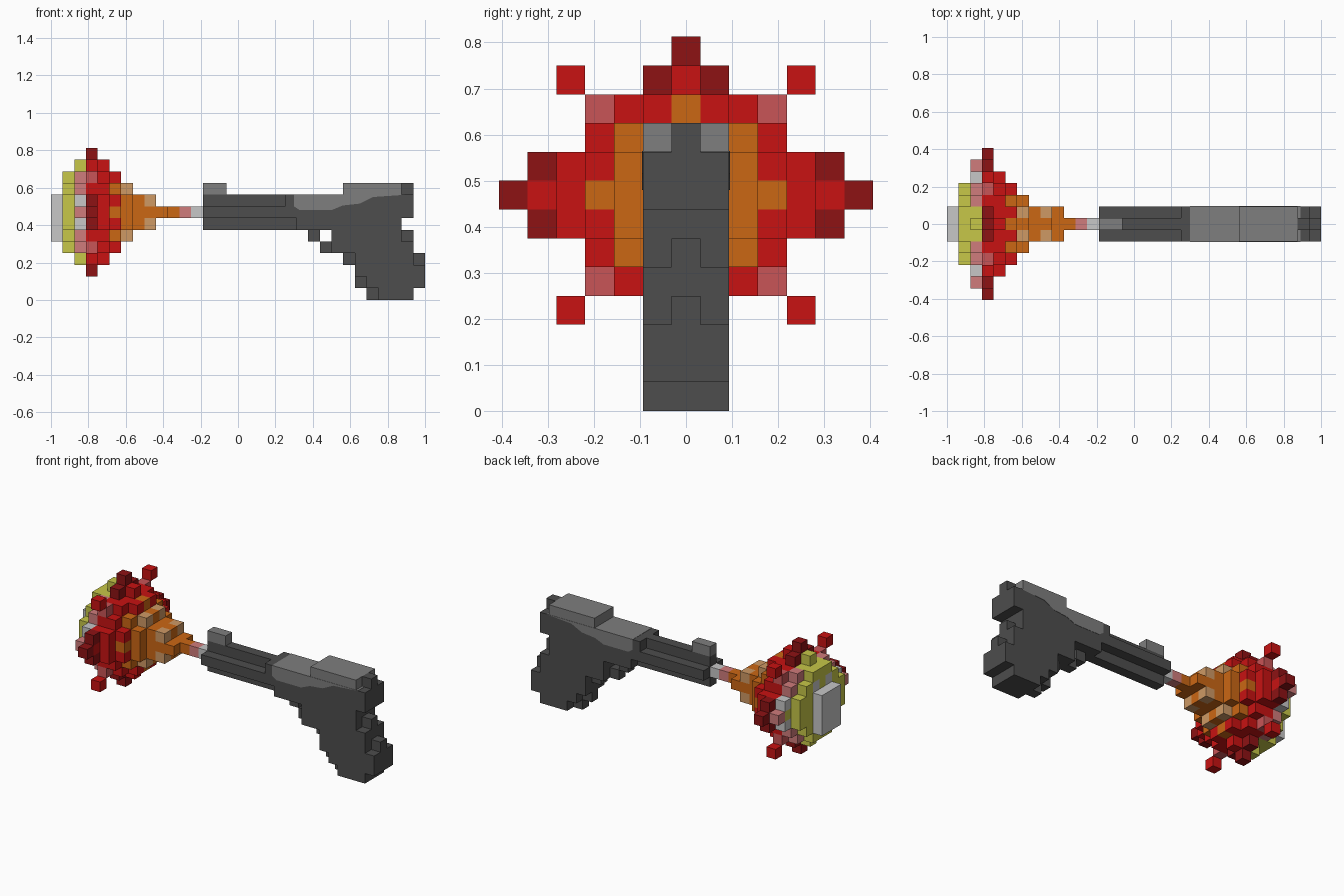
import bpy
import bmesh
from mathutils import Vector

cube = bpy.data.objects.get("Cube")
if cube:
    bpy.data.objects.remove(cube, do_unlink=True)

CELL = 0.0625
MID = 7          # row of the barrel axis


def material(name, *rgb):
    m = bpy.data.materials.new(name)
    m.use_nodes = True
    colour = (*rgb, 1)
    m.diffuse_color = colour
    m.node_tree.nodes["Principled BSDF"].inputs["Base Color"].default_value = colour
    return m


GUN = material("dark grey", .075, .075, .075)
STEEL = material("mid grey", .21, .21, .21)
MAROON = material("dark red", .27, .006, .007)
RED = material("red", .58, .006, .006)
ROSE = material("rose", .58, .09, .095)
PINK = material("pale pink", .63, .2, .2)
ORANGE = material("orange", .6, .135, .007)
TAN = material("tan", .62, .32, .13)
YELLOW = material("yellow", .57, .57, .065)
PALE = material("pale grey", .57, .57, .57)


def finish(name, bm, mats):
    bmesh.ops.recalc_face_normals(bm, faces=bm.faces)
    mesh = bpy.data.meshes.new(name)
    bm.to_mesh(mesh)
    bm.free()
    for m in mats:
        mesh.materials.append(m)
    ob = bpy.data.objects.new(name, mesh)
    bpy.context.collection.objects.link(ob)
    return ob


def blocks(name, cells):
    """Cells {(column, depth, row): material}; only exposed sides are built."""
    mats = list(dict.fromkeys(cells.values()))
    bm = bmesh.new()
    for (i, j, k), mat in cells.items():
        centre = Vector(((i + .5) * CELL - 1, j * CELL, (k + .5) * CELL))
        for axis in range(3):
            for sign in (-1, 1):
                step = [0, 0, 0]
                step[axis] = sign
                if (i + step[0], j + step[1], k + step[2]) in cells:
                    continue
                n = Vector(step)
                a = Vector((n.y, n.z, n.x))
                b = n.cross(a)
                corners = (n + a + b, n - a + b, n - a - b, n + a - b)
                f = bm.faces.new([bm.verts.new(centre + c * CELL / 2) for c in corners])
                f.material_index = mats.index(mat)
    bmesh.ops.remove_doubles(bm, verts=bm.verts, dist=.0005)
    return finish(name, bm, mats)


def bar(first, last, row, half, mat):
    return {(i, j, row): mat for i in range(first, last + 1)
            for j in range(-half, half + 1)}


def layer(col, extents, rule):
    """Mirrored slice: extents[v] is the half width v rows from the axis."""
    return {(col, j, MID + s * v): rule(abs(j), v)
            for v, half in enumerate(extents) for s in (-1, 1)
            for j in range(-half, half + 1)}


# Barrel with a plus-shaped section
barrel = {}
for row, half, last in ((8, 0, 19), (7, 1, 20), (6, 0, 20)):
    barrel.update(bar(13, last, row, half, GUN))
blocks("barrel", barrel)
blocks("front_sight", bar(13, 14, 9, 0, STEEL))

# Frame and grip, three cells deep
frame = {}
for row, first, last in ((8, 20, 30), (7, 21, 30), (6, 21, 29), (5, 24, 29),
                         (4, 24, 30), (3, 26, 30), (2, 26, 31), (1, 27, 31),
                         (0, 28, 30)):
    frame.update(bar(first, last, row, 1, GUN))
for col, row in ((30, 5), (25, 3), (31, 3), (26, 1), (27, 0)):
    frame[col, 0, row] = GUN
blocks("frame_and_grip", frame)
blocks("trigger_guard", {(22, 0, 5): GUN, (23, 0, 4): GUN})

# Raised rear slide and rear sight
blocks("rear_slide", bar(25, 29, 9, 1, STEEL))
blocks("rear_sight", {(30, 0, 9): GUN})

# Lighter worn panel wrapped over the frame
outline = ((.30, .564), (.30, .50), (.33, .48), (.50, .48), (.56, .505),
           (.65, .515), (.72, .55), (.89, .562), (.89, .564))
bm = bmesh.new()
side = bm.faces.new([bm.verts.new((x, -.0955, z)) for x, z in outline])
grown = bmesh.ops.extrude_face_region(bm, geom=[side], use_keep_orig=True)
for v in grown["geom"]:
    if isinstance(v, bmesh.types.BMVert):
        v.co.y = .0955
finish("slide_panel", bm, [STEEL])

# Thin flame core leaving the muzzle
blocks("flame_core", {(10, 0, MID): ORANGE, (11, 0, MID): PINK, (12, 0, MID): PALE})

# Orange cone of the flash
cone = layer(9, (1,), lambda u, v: ORANGE)
cone.update(layer(8, (1, 1), lambda u, v: TAN if u and v else ORANGE))
cone.update(layer(7, (1, 1), lambda u, v: ORANGE))
cone.update(layer(6, (2, 2, 1), lambda u, v: TAN if u == 1 and v == 2 else ORANGE))
blocks("flash_cone", cone)

# Red bloom
bloom = layer(5, (3, 3, 2, 1),
              lambda u, v: RED if (u == 3 and v) or (v == 3 and u) else ORANGE)
bloom.update(layer(4, (4, 4, 3, 2, 0), lambda u, v: RED))


def bloom_colour(u, v):
    if u == 6 or v == 5 or (u == 5 and v) or (v == 4 and u):
        return MAROON
    return ROSE if u == 3 and v == 3 else RED


bloom.update(layer(3, (6, 5, 3, 3, 1, 0), bloom_colour))
for j in (-4, 4):
    for row in (MID - 4, MID + 4):
        bloom[3, j, row] = RED
blocks("flash_bloom", bloom)


# Pale and yellow leading face
def face_colour(u, v):
    if u == 5 or (u == 2 and v == 3) or (u == 3 and v == 2):
        return PINK
    return PALE if (u + v) % 2 else YELLOW


tip = layer(2, (5, 4, 3, 2, 0), face_colour)
tip.update(layer(1, (3, 3, 2, 1), lambda u, v: PALE if u + v == 3 and u == 1 else YELLOW))
for row in range(5, 9):
    tip.update(bar(0, 0, row, 1, PALE))
blocks("flash_face", tip)
